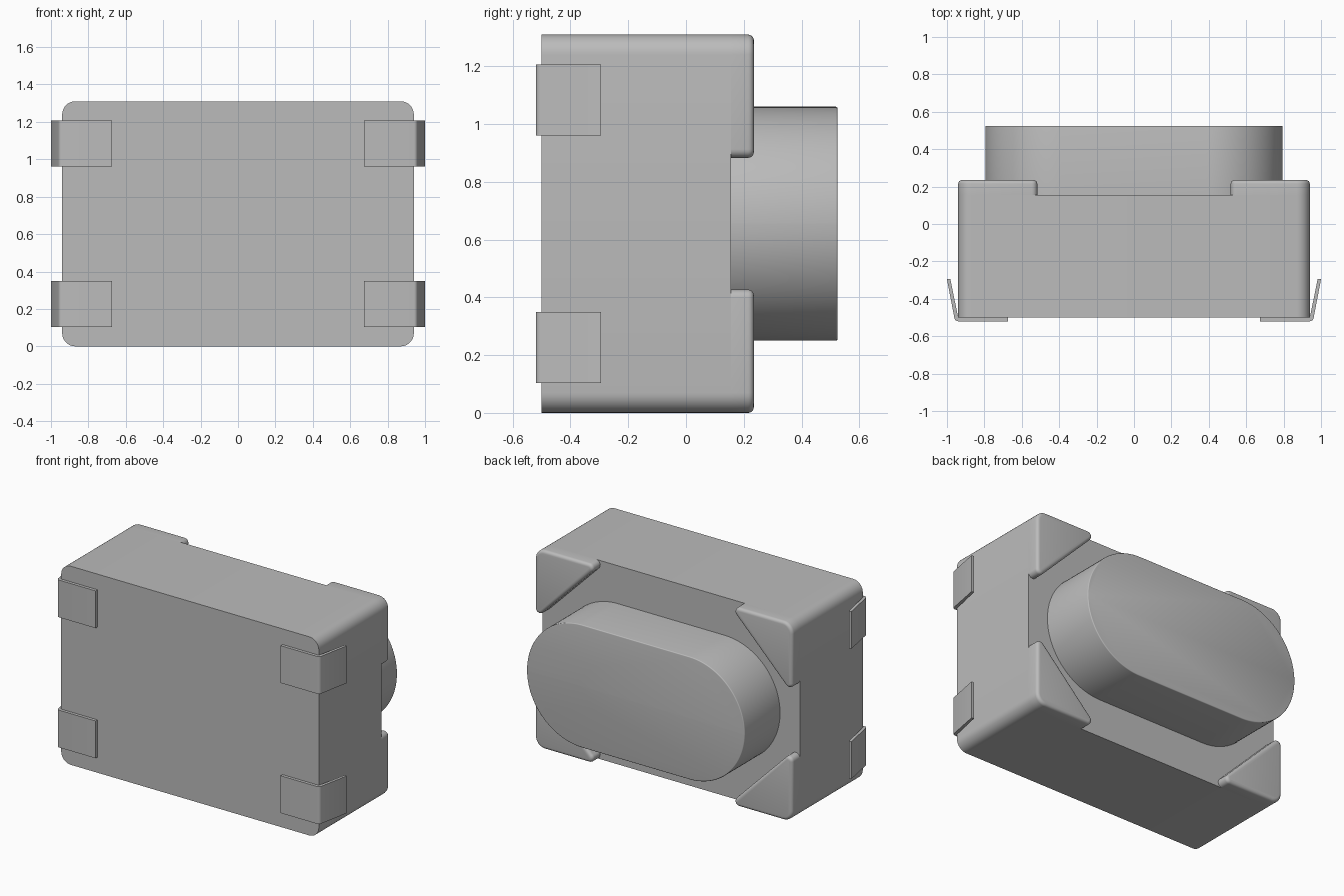
import bpy, bmesh, math
from mathutils import Vector

cube = bpy.data.objects.get("Cube")
if cube:
    bpy.data.objects.remove(cube, do_unlink=True)

grey = bpy.data.materials.new("plain grey")
grey.use_nodes = True
colour = (0.5, 0.5, 0.5, 1)
grey.diffuse_color = colour
grey.node_tree.nodes["Principled BSDF"].inputs["Base Color"].default_value = colour

MID_Z = 0.655          # mirror height of the whole part
HALF_W, HALF_H = 0.94, 0.655
FLOOR_Y, RIM_Y, BACK_Y = 0.155, 0.235, -0.5


def rounded(corners, steps=8):
    """Outline from (x, y, radius) corners, each filleted with an arc."""
    out = []
    for i, (x, y, r) in enumerate(corners):
        p = Vector((x, y))
        if r == 0:
            out.append(p)
            continue
        a = (Vector(corners[i - 1][:2]) - p).normalized()
        b = (Vector(corners[(i + 1) % len(corners)][:2]) - p).normalized()
        half = a.angle(b) / 2
        centre = p + (a + b).normalized() * (r / math.sin(half))
        start = p + a * (r / math.tan(half)) - centre
        end = p + b * (r / math.tan(half)) - centre
        sweep = start.angle_signed(end)
        for k in range(steps + 1):
            t = -sweep * k / steps
            out.append(centre + Vector((start.x * math.cos(t) - start.y * math.sin(t),
                                        start.x * math.sin(t) + start.y * math.cos(t))))
    return out


def prism(name, outline, low, high, place, bevel=0, open_base=False):
    """Extrude an outline; place(u, v, w) maps it into the scene."""
    bm = bmesh.new()
    base = [bm.verts.new(place(p.x, p.y, low)) for p in outline]
    top = [bm.verts.new(place(p.x, p.y, high)) for p in outline]
    base_face = bm.faces.new(base)
    top_face = bm.faces.new(top)
    n = len(outline)
    for i in range(n):
        j = (i + 1) % n
        bm.faces.new((base[i], base[j], top[j], top[i]))
    bmesh.ops.recalc_face_normals(bm, faces=bm.faces[:])
    if open_base:
        bmesh.ops.delete(bm, geom=[base_face], context='FACES_ONLY')
    if bevel:
        bmesh.ops.bevel(bm, geom=list(top_face.edges), offset=bevel,
                        offset_type='OFFSET', segments=4, profile=0.5,
                        affect='EDGES', clamp_overlap=True)
    mesh = bpy.data.meshes.new(name)
    bm.to_mesh(mesh)
    bm.free()
    mesh.materials.append(grey)
    ob = bpy.data.objects.new(name, mesh)
    bpy.context.collection.objects.link(ob)
    bpy.ops.object.select_all(action='DESELECT')
    ob.select_set(True)
    bpy.context.view_layer.objects.active = ob
    bpy.ops.object.shade_smooth_by_angle(angle=math.radians(35))
    return ob


def upright(u, v, w):
    return (u, w, MID_Z + v)


def box_outline(w, h, r, steps=8):
    return rounded([(-w, -h, r), (w, -h, r), (w, h, r), (-w, h, r)], steps)


# Housing block and the pill-shaped button
prism("housing", box_outline(HALF_W, HALF_H, 0.07), BACK_Y, FLOOR_Y, upright)
prism("button", box_outline(0.795, 0.405, 0.4049, 24), FLOOR_Y, 0.525, upright, 0.02, True)

# Raised triangular corners and bent terminals, mirrored to all four corners
corner = rounded([(0.475, HALF_H, 0.03), (HALF_W, HALF_H, 0.07), (HALF_W, 0.185, 0.03)])
terminal = rounded([(0.675, -0.5, 0), (0.94, -0.5, 0), (0.982, -0.295, 0),
                    (1.0, -0.295, 0), (0.957, -0.52, 0.02), (0.675, -0.52, 0)], 4)
for sx, side in ((1, "left"), (-1, "right")):
    for sz, level in ((1, "upper"), (-1, "lower")):
        prism(f"{level}_{side}_corner", corner, FLOOR_Y, RIM_Y,
              lambda u, v, w: (sx * u, w, MID_Z + sz * v), 0.02, True)
        prism(f"{level}_{side}_terminal", terminal, 0.306, 0.552,
              lambda u, v, w: (sx * u, v, MID_Z + sz * w))
